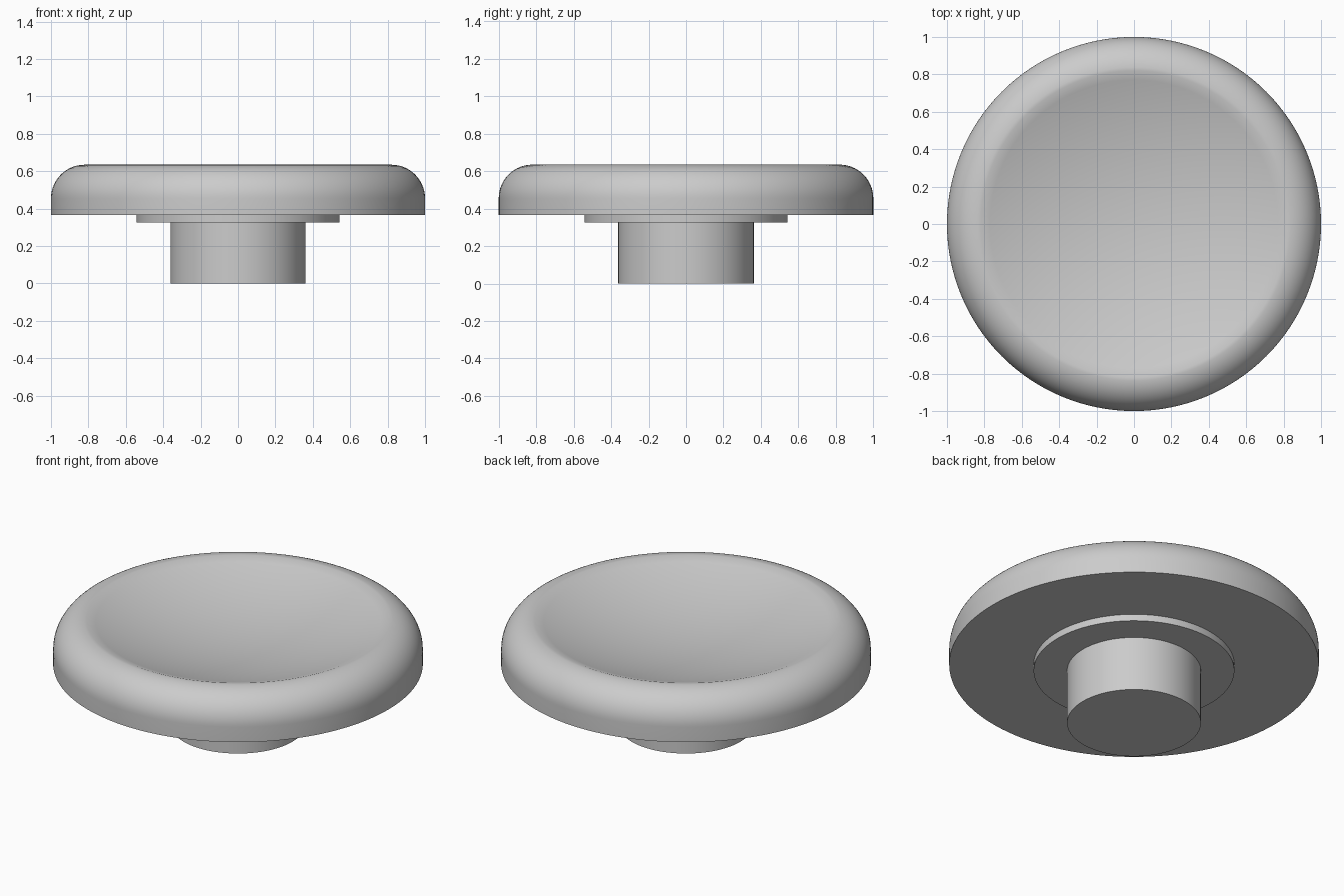
import bpy, bmesh, math

if "Cube" in bpy.data.objects:
    bpy.data.objects.remove(bpy.data.objects["Cube"], do_unlink=True)

SEGMENTS = 128
GREY = (0.6, 0.6, 0.6, 1)
grey = bpy.data.materials.new("light_grey")
grey.use_nodes = True
grey.diffuse_color = GREY
grey.node_tree.nodes["Principled BSDF"].inputs["Base Color"].default_value = GREY


def lathe(name, profile):
    """Revolve a (radius, height) profile around the z axis."""
    bm = bmesh.new()
    verts = [bm.verts.new((r, 0, z)) for r, z in profile]
    edges = [bm.edges.new(pair) for pair in zip(verts, verts[1:])]
    bmesh.ops.spin(bm, geom=verts + edges, cent=(0, 0, 0), axis=(0, 0, 1),
                   angle=math.tau, steps=SEGMENTS, use_duplicate=False)
    bmesh.ops.remove_doubles(bm, verts=bm.verts, dist=1e-5)
    bmesh.ops.recalc_face_normals(bm, faces=bm.faces)
    mesh = bpy.data.meshes.new(name)
    bm.to_mesh(mesh)
    bm.free()
    mesh.materials.append(grey)
    obj = bpy.data.objects.new(name, mesh)
    bpy.context.collection.objects.link(obj)
    bpy.ops.object.select_all(action="DESELECT")
    obj.select_set(True)
    bpy.context.view_layer.objects.active = obj
    bpy.ops.object.shade_smooth_by_angle(angle=math.radians(30))
    return obj


def disc(name, radius, low, high):
    return lathe(name, [(0, low), (radius, low), (radius, high), (0, high)])


# Cap: flat underside, rounded outer edge, shallow spherical dish on top
base, top, fillet, depth = 0.365, 0.635, 0.18, 0.14
rim = 1 - fillet
round_edge = [(rim + fillet * math.cos(a), top - fillet + fillet * math.sin(a))
              for a in (math.pi / 2 * i / 16 for i in range(17))]
sphere = (rim ** 2 + depth ** 2) / (2 * depth)
sweep = math.asin(rim / sphere)
dish = [(sphere * math.sin(a), top - depth + sphere * (1 - math.cos(a)))
        for a in (sweep * (1 - i / 16) for i in range(1, 17))]
lathe("cap", [(0, base), (1, base)] + round_edge + dish)

# Collar and stem beneath the cap
disc("collar", 0.543, 0.325, base)
disc("stem", 0.362, 0, 0.325)
